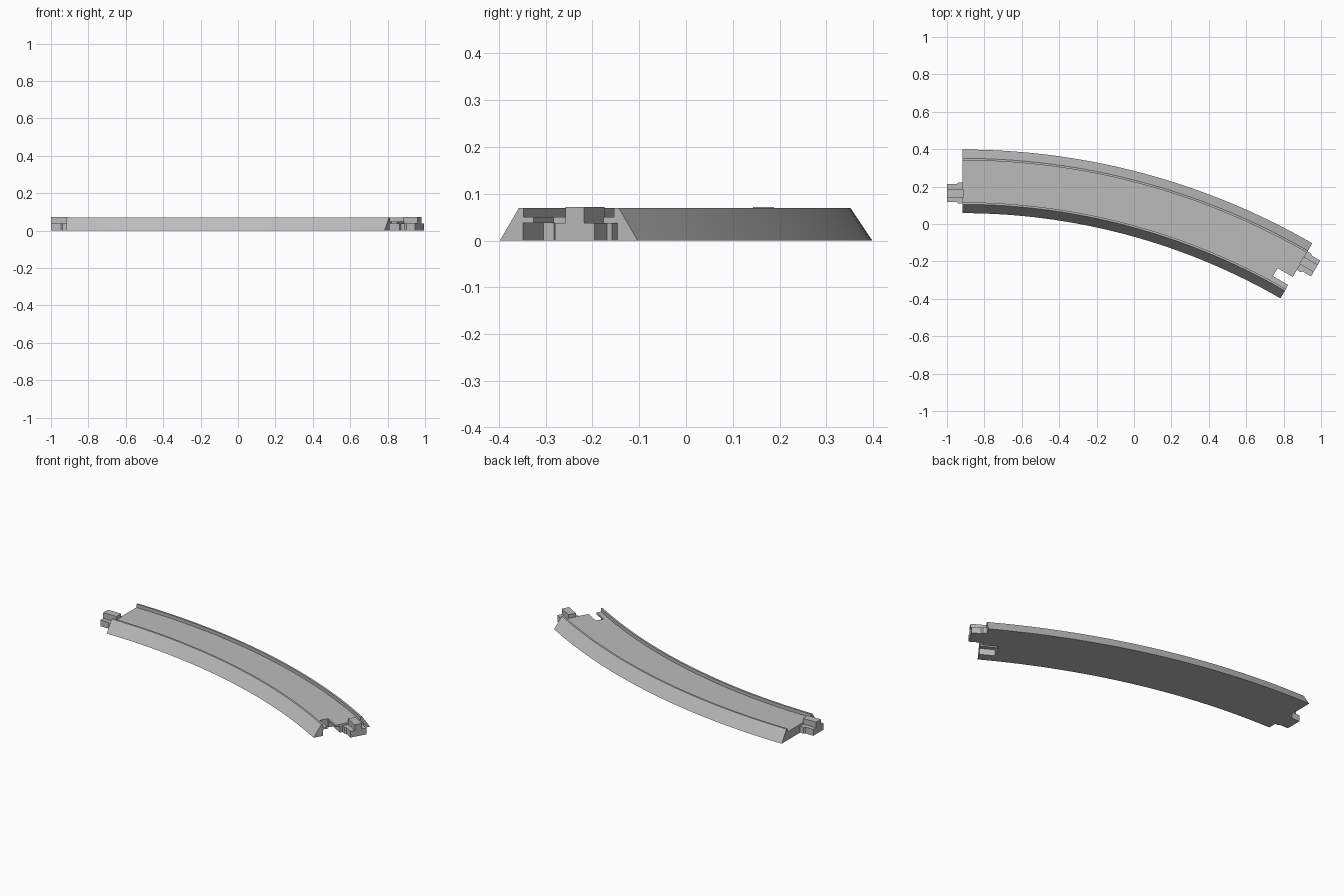
import bpy, bmesh, math
from mathutils import Matrix, Vector

cube = bpy.data.objects.get("Cube")
if cube:
    bpy.data.objects.remove(cube, do_unlink=True)

grey = bpy.data.materials.new("plain_grey")
grey.use_nodes = True
colour = (0.5, 0.5, 0.5, 1)
grey.diffuse_color = colour
grey.node_tree.nodes["Principled BSDF"].inputs["Base Color"].default_value = colour

CENTRE = Vector((-0.917, -3.342, 0))   # centre of the bend
RADIUS, HALF = 3.57, 0.17              # centre line, half width
BEND, STEPS = math.radians(30), 32
TOP, DECK, LEDGE = 0.07, 0.05, 0.038   # rim, road surface, joint heights
SIDE = 0.0625                          # sideways offset of the joints


def add_object(name, bm):
    bmesh.ops.recalc_face_normals(bm, faces=bm.faces)
    mesh = bpy.data.meshes.new(name)
    bm.to_mesh(mesh)
    bm.free()
    mesh.materials.append(grey)
    obj = bpy.data.objects.new(name, mesh)
    bpy.context.collection.objects.link(obj)
    return obj


def prism(name, outline, z0, z1, matrix):
    """Extrude a flat outline from z0 to z1 in a joint's own frame."""
    bm = bmesh.new()
    base = bm.faces.new([bm.verts.new((x, y, z0)) for x, y in outline])
    new = bmesh.ops.extrude_face_region(bm, geom=[base])["geom"]
    verts = [v for v in new if isinstance(v, bmesh.types.BMVert)]
    bmesh.ops.translate(bm, verts=verts, vec=(0, 0, z1 - z0))
    bm.transform(matrix)
    return add_object(name, bm)


def box(x0, x1, y, half):
    return [(x0, y - half), (x1, y - half), (x1, y + half), (x0, y + half)]


# Curved road bed: sloped sides, thin raised rims, sunken deck
half_profile = [(HALF, 0), (HALF - 0.047, TOP), (HALF - 0.058, TOP), (HALF - 0.058, DECK)]
profile = half_profile + [(-r, z) for r, z in reversed(half_profile)]
bm = bmesh.new()
rings = []
for i in range(STEPS + 1):
    a = BEND * i / STEPS
    along = Vector((math.sin(a), math.cos(a), 0))
    rings.append([bm.verts.new(CENTRE + along * (RADIUS + r) + Vector((0, 0, z)))
                  for r, z in profile])
n = len(profile)
for a, b in zip(rings, rings[1:]):
    for j in range(n):
        k = (j + 1) % n
        bm.faces.new((a[j], a[k], b[k], b[j]))
bm.faces.new(rings[0])
bm.faces.new(rings[-1])
road = add_object("road_bed", bm)

# Joints: each end has a plug on one side and a socket on the other
ends = {"right": (0, math.pi), "left": (BEND, -BEND)}
for side, (angle, turn) in ends.items():
    spot = CENTRE + RADIUS * Vector((math.sin(angle), math.cos(angle), 0))
    frame = Matrix.Translation(spot) @ Matrix.Rotation(turn, 4, "Z")

    # Plug foot flares out where it meets the road
    edge = [(-0.005, 0.057), (0.022, 0.057), (0.03, 0.049), (0.083, 0.049)]
    foot = [(x, SIDE + w) for x, w in edge] + [(x, SIDE - w) for x, w in reversed(edge)]
    prism(side + "_plug_foot", foot, 0, LEDGE, frame)
    prism(side + "_plug_ridge", box(-0.005, 0.083, SIDE, 0.0225), LEDGE, 0.072, frame)

    # Socket: wide pocket below, narrow slot through the deck
    cutters = [
        prism(side + "_pocket_cutter", box(-0.088, 0.05, -SIDE, 0.051), -0.05, LEDGE, frame),
        prism(side + "_slot_cutter", box(-0.094, 0.05, -SIDE, 0.0245), -0.04, 0.1, frame),
    ]
    for cutter in cutters:
        cut = road.modifiers.new(cutter.name, "BOOLEAN")
        cut.operation, cut.solver, cut.object = "DIFFERENCE", "EXACT", cutter
        cutter.hide_render = True
        cutter.hide_viewport = False
        cutter.display_type = "WIRE"

# Apply the cuts, then remove the cutters
bpy.context.view_layer.update()
result = bpy.data.meshes.new_from_object(
    road.evaluated_get(bpy.context.evaluated_depsgraph_get()))
for mod in list(road.modifiers):
    cutter = mod.object
    road.modifiers.remove(mod)
    bpy.data.objects.remove(cutter, do_unlink=True)
road.data = result

# Smooth the long curved sides, keep the edges sharp
bpy.ops.object.select_all(action="DESELECT")
road.select_set(True)
bpy.context.view_layer.objects.active = road
bpy.ops.object.shade_smooth_by_angle(angle=math.radians(20))
